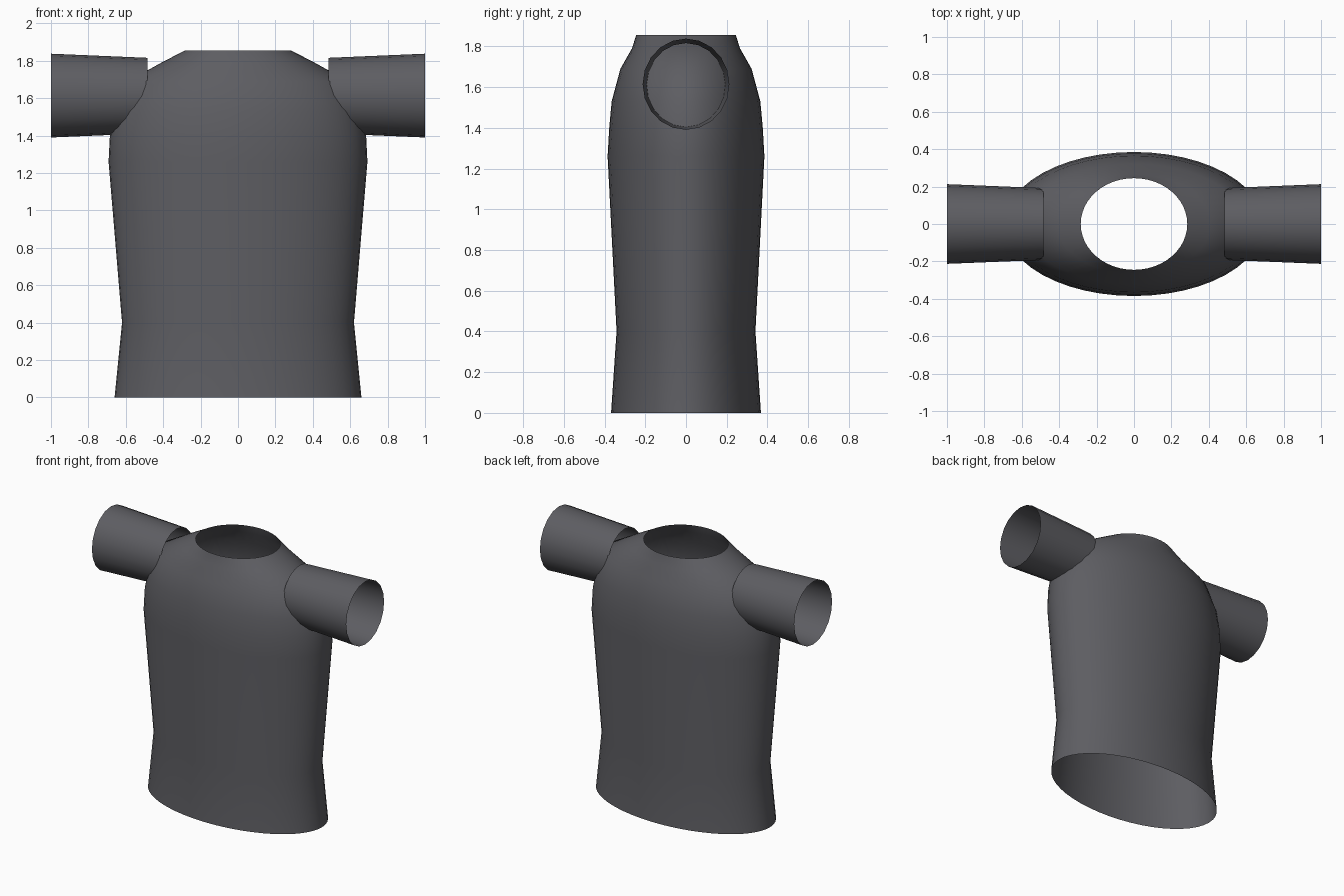
import bpy
import bmesh
from math import cos, sin, tau, radians

cube = bpy.data.objects.get("Cube")
if cube:
    bpy.data.objects.remove(cube)

# Dark grey cloth
cloth = bpy.data.materials.new("dark_grey_cloth")
cloth.use_nodes = True
colour = (0.11, 0.11, 0.122, 1)
cloth.diffuse_color = colour
shader = cloth.node_tree.nodes["Principled BSDF"]
shader.inputs["Base Color"].default_value = colour
shader.inputs["Roughness"].default_value = 0.8


def open_tube(name, rings, sides, place):
    """Loft open elliptical rings (position, radius a, radius b)."""
    bm = bmesh.new()
    loops = []
    for pos, a, b in rings:
        angles = [tau * i / sides for i in range(sides)]
        loops.append([bm.verts.new(place(pos, a * cos(t), b * sin(t))) for t in angles])
    for low, high in zip(loops, loops[1:]):
        for i in range(sides):
            j = (i + 1) % sides
            bm.faces.new((low[i], low[j], high[j], high[i]))
    mesh = bpy.data.meshes.new(name)
    bm.to_mesh(mesh)
    bm.free()
    mesh.materials.append(cloth)
    obj = bpy.data.objects.new(name, mesh)
    bpy.context.collection.objects.link(obj)
    bpy.ops.object.select_all(action="DESELECT")
    obj.select_set(True)
    bpy.context.view_layer.objects.active = obj
    bpy.ops.object.shade_smooth_by_angle(angle=radians(60))
    return obj


# Torso: hem, waist, chest, shoulders, neck opening
torso_rings = [
    (0.0, 0.66, 0.368),
    (0.4, 0.62, 0.341),
    (1.26, 0.692, 0.385),
    (1.4, 0.685, 0.377),
    (1.53, 0.66, 0.365),
    (1.69, 0.59, 0.322),
    (1.79, 0.41, 0.265),
    (1.855, 0.285, 0.245),
]
open_tube("torso", torso_rings, 48, lambda p, a, b: (a, b, p))

# Sleeves: slightly flared, open at both ends
sleeve_rings = [(0.483, 0.192, 0.202), (1.0, 0.213, 0.224)]
sleeve_height = 1.614
for name, side in (("left_sleeve", 1), ("right_sleeve", -1)):
    open_tube(name, sleeve_rings, 20,
              lambda p, a, b: (side * p, side * a, sleeve_height + b))
